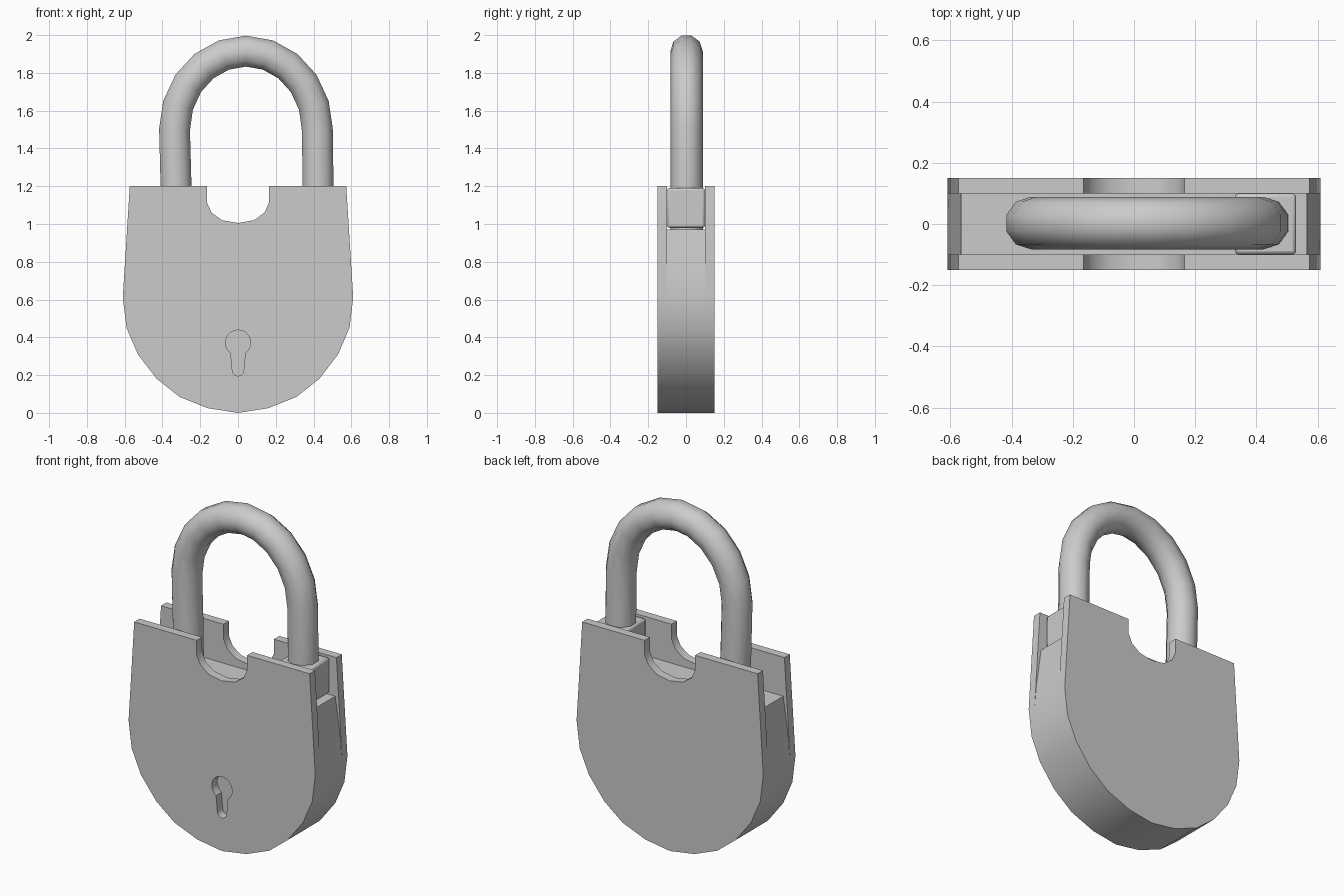
import bpy, bmesh, math

cube = bpy.data.objects.get("Cube")
if cube:
    bpy.data.objects.remove(cube, do_unlink=True)

steel = bpy.data.materials.new("grey_steel")
steel.use_nodes = True
GREY = (0.6, 0.6, 0.6, 1)
steel.diffuse_color = GREY
steel.node_tree.nodes["Principled BSDF"].inputs["Base Color"].default_value = GREY


def select(obj):
    bpy.ops.object.select_all(action="DESELECT")
    obj.select_set(True)
    bpy.context.view_layer.objects.active = obj


def smooth(obj, degrees):
    select(obj)
    bpy.ops.object.shade_smooth_by_angle(angle=math.radians(degrees))


def mirrored(half):
    """Close a right-hand profile by reflecting it across x = 0."""
    return half + [(-x, z) for x, z in reversed(half) if x > 0]


def prism(name, profile, y0, y1):
    """Extrude an x-z profile from y0 to y1."""
    bm = bmesh.new()
    face = bm.faces.new([bm.verts.new((x, y0, z)) for x, z in profile])
    out = bmesh.ops.extrude_face_region(bm, geom=[face])
    moved = [v for v in out["geom"] if isinstance(v, bmesh.types.BMVert)]
    bmesh.ops.translate(bm, verts=moved, vec=(0, y1 - y0, 0))
    bmesh.ops.recalc_face_normals(bm, faces=bm.faces)
    mesh = bpy.data.meshes.new(name)
    bm.to_mesh(mesh)
    bm.free()
    obj = bpy.data.objects.new(name, mesh)
    bpy.context.collection.objects.link(obj)
    mesh.materials.append(steel)
    return obj


# Body outline: rounded bowl, tapering shoulders, notch between the legs
bowl = [(0, 0), (0.16, 0.025), (0.31, 0.085), (0.43, 0.18),
        (0.53, 0.31), (0.59, 0.45), (0.61, 0.61)]
notch = [(0.165, 1.2), (0.165, 1.115), (0.14, 1.06), (0.085, 1.02), (0, 1.005)]
plate = mirrored(bowl + [(0.573, 1.2)] + notch)

front_plate = prism("front_plate", plate, -0.15, -0.1)
back_plate = prism("back_plate", plate, 0.1, 0.15)

# Lock core between the plates, stopping short of the shoulders
core = prism("lock_core", mirrored(bowl + [(0.598, 0.74), (0.565, 0.97)]), -0.1, 0.1)

# Keyhole: round head and tapered slot with a round end
head = [(0.067 * math.cos(a), 0.372 + 0.067 * math.sin(a))
        for a in (math.radians(-55 + 290 * i / 14) for i in range(15))]
slot = [(0.03 * math.cos(a), 0.225 + 0.03 * math.sin(a))
        for a in (math.radians(180 + 30 * i) for i in range(7))]
cutter = prism("keyhole_cutter", head + slot, -0.2, -0.05)
cutter.hide_render = True
cut = front_plate.modifiers.new("keyhole", "BOOLEAN")
cut.object = cutter
cut.operation = "DIFFERENCE"
cut.solver = "EXACT"
select(front_plate)
bpy.ops.object.modifier_apply(modifier=cut.name)
bpy.data.objects.remove(cutter, do_unlink=True)

for part in (front_plate, back_plate, core):
    smooth(part, 35)

# Catch block holding the left leg of the shackle
block = prism("shackle_catch", [(0.33, 0.98), (0.53, 0.98), (0.53, 1.19), (0.33, 1.19)], -0.1, 0.1)
bevel = block.modifiers.new("soft_edges", "BEVEL")
bevel.width = 0.012
bevel.segments = 2
smooth(block, 50)

# Shackle: round bar swept along two legs and an arch
arch = [(0.042 - 0.378 * math.cos(math.pi * i / 10),
         1.5 + 0.415 * math.sin(math.pi * i / 10)) for i in range(11)]
path = [(-0.325, 0.97)] + [(-0.328, 1.2)] + arch + [(0.424, 1.2), (0.424, 1.0)]
curve = bpy.data.curves.new("shackle", "CURVE")
curve.dimensions = "3D"
curve.bevel_depth = 0.086
curve.bevel_resolution = 3
curve.use_fill_caps = True
spline = curve.splines.new("POLY")
spline.points.add(len(path) - 1)
for point, (x, z) in zip(spline.points, path):
    point.co = (x, 0.003, z, 1)
spline.use_smooth = True
shackle = bpy.data.objects.new("shackle", curve)
bpy.context.collection.objects.link(shackle)
curve.materials.append(steel)
select(shackle)
bpy.ops.object.convert(target="MESH")
smooth(bpy.context.object, 50)
